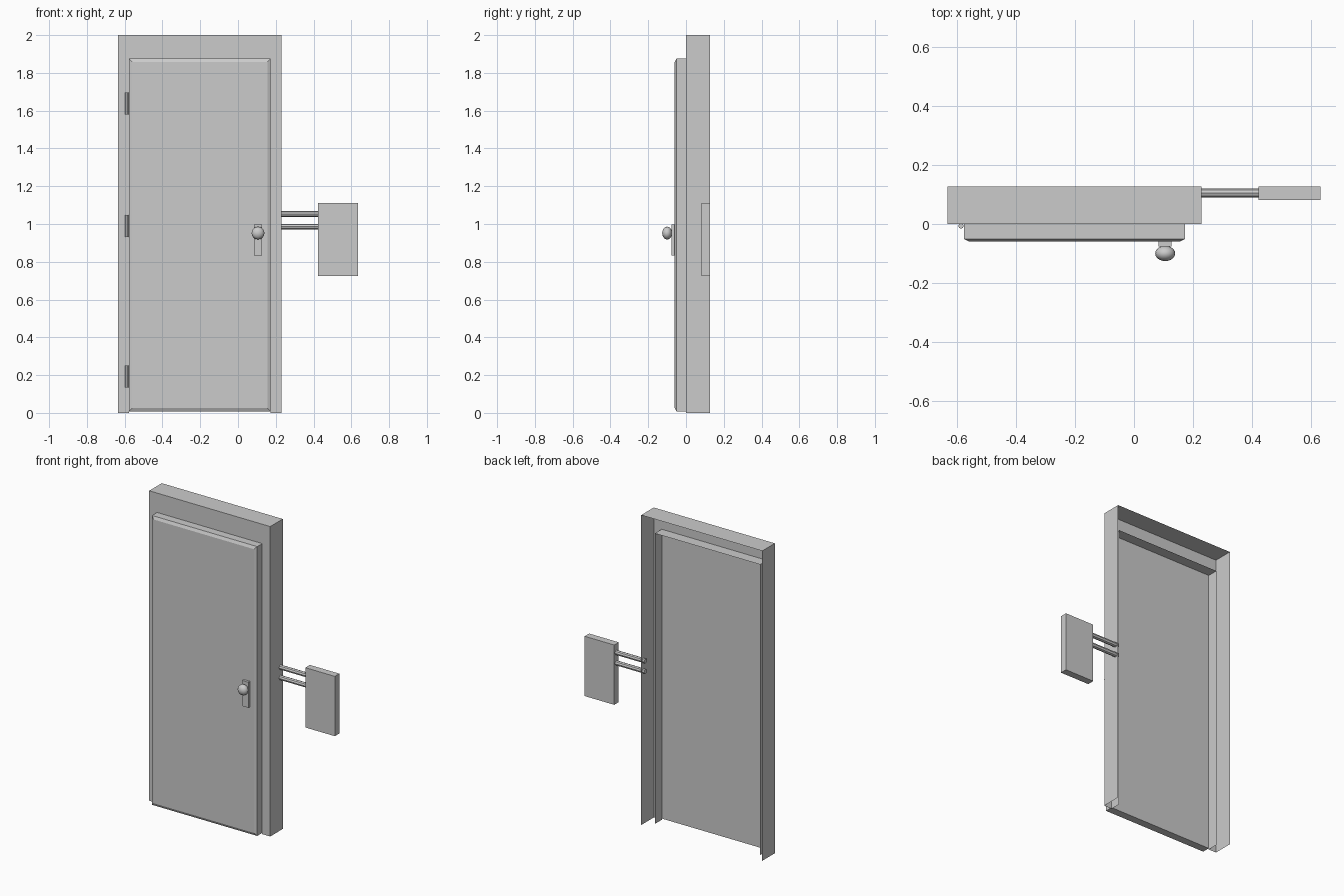
import bpy, bmesh
from math import radians
from mathutils import Matrix

if "Cube" in bpy.data.objects:
    bpy.data.objects.remove(bpy.data.objects["Cube"])


def finish(bm, name, smooth=False):
    bmesh.ops.recalc_face_normals(bm, faces=bm.faces)
    me = bpy.data.meshes.new(name)
    bm.to_mesh(me)
    bm.free()
    ob = bpy.data.objects.new(name, me)
    bpy.context.collection.objects.link(ob)
    if smooth:
        for p in me.polygons:
            p.use_smooth = True
    return ob


def loft(name, loops, closed, caps=False):
    """Skin between matching point loops."""
    bm = bmesh.new()
    rings = [[bm.verts.new(p) for p in loop] for loop in loops]
    n = len(rings[0])
    for a, b in zip(rings, rings[1:]):
        for i in range(n if closed else n - 1):
            j = (i + 1) % n
            bm.faces.new((a[i], a[j], b[j], b[i]))
    if caps:
        bm.faces.new(rings[0])
        bm.faces.new(rings[-1])
    return finish(bm, name)


def box(name, x0, x1, y0, y1, z0, z1):
    rect = lambda y: [(x0, y, z0), (x0, y, z1), (x1, y, z1), (x1, y, z0)]
    return loft(name, [rect(y0), rect(y1)], True, True)


def cylinder(name, loc, r, length, axis, sides):
    rot = {'X': Matrix.Rotation(radians(90), 4, 'Y'),
           'Y': Matrix.Rotation(radians(90), 4, 'X'),
           'Z': Matrix.Identity(4)}[axis]
    bm = bmesh.new()
    bmesh.ops.create_cone(bm, cap_ends=True, segments=sides, radius1=r, radius2=r,
                          depth=length, matrix=Matrix.Translation(loc) @ rot)
    return finish(bm, name)


# frame: open-backed sheet profile following the two sides and the top
def arch(x0, x1, top, y):
    return [(x0, y, 0), (x0, y, top), (x1, y, top), (x1, y, 0)]


outer, inner = (-0.634, 0.23, 2.0), (-0.578, 0.173, 1.875)
loft("door_frame", [arch(*outer, 0.128), arch(*outer, 0),
                    arch(*inner, 0), arch(*inner, 0.07)], False)


# door slab with a chamfered front edge
def slab(y, inset):
    x0, x1, z0, z1 = -0.578 + inset, 0.173 - inset, 0.008 + inset, 1.875 - inset
    return [(x0, y, z0), (x0, y, z1), (x1, y, z1), (x1, y, z0)]


loft("door", [slab(0, 0), slab(-0.051, 0), slab(-0.06, 0.018)], True, True)

# hinges
for i, z in enumerate((0.193, 0.99, 1.637)):
    cylinder(f"hinge_{i + 1}", (-0.588, -0.007, z), 0.009, 0.116, 'Z', 8)

# knob with its plate and neck
box("knob_plate", 0.084, 0.128, -0.076, -0.058, 0.832, 0.997)
cylinder("knob_neck", (0.106, -0.08, 0.952), 0.014, 0.03, 'Y', 12)
bm = bmesh.new()
bmesh.ops.create_uvsphere(bm, u_segments=16, v_segments=10, radius=1,
                          matrix=Matrix.Translation((0.106, -0.1, 0.952))
                          @ Matrix.Diagonal((0.034, 0.026, 0.034, 1))
                          @ Matrix.Rotation(radians(90), 4, 'X'))
finish(bm, "knob", True)

# side panel held by two rods
box("side_panel", 0.423, 0.634, 0.082, 0.128, 0.724, 1.11)
for i, z in enumerate((0.986, 1.053)):
    cylinder(f"panel_rod_{i + 1}", (0.32, 0.105, z), 0.015, 0.21, 'X', 8)
